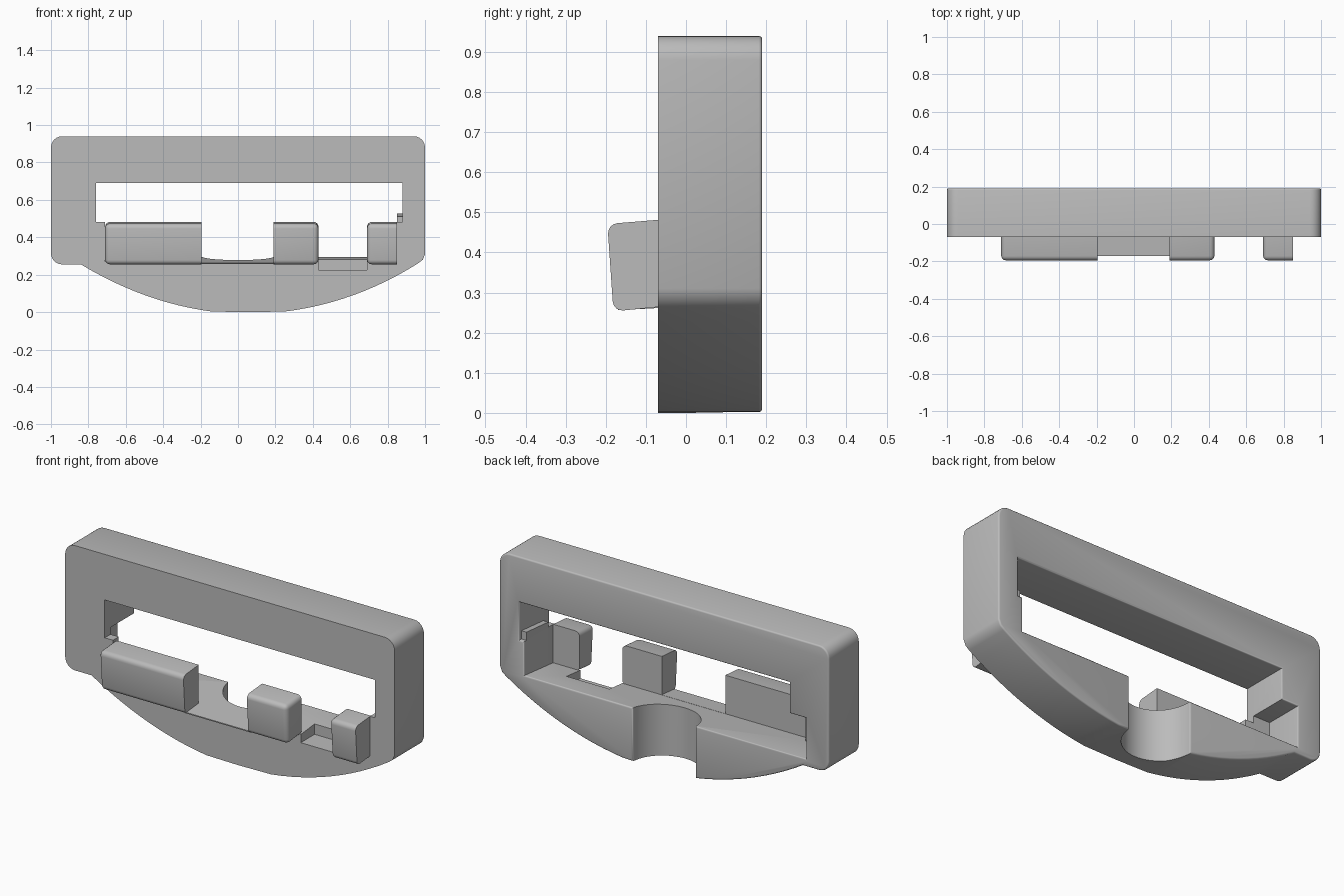
import bpy, bmesh, math
from mathutils import Vector

cube = bpy.data.objects.get("Cube")
if cube:
    bpy.data.objects.remove(cube, do_unlink=True)

FRONT, BACK = -0.07, 0.19

grey = bpy.data.materials.new("plain grey")
grey.use_nodes = True
colour = (0.5, 0.5, 0.5, 1)
grey.diffuse_color = colour
grey.node_tree.nodes["Principled BSDF"].inputs["Base Color"].default_value = colour


def add_object(name, bm):
    bmesh.ops.recalc_face_normals(bm, faces=bm.faces)
    mesh = bpy.data.meshes.new(name)
    bm.to_mesh(mesh)
    bm.free()
    mesh.materials.append(grey)
    obj = bpy.data.objects.new(name, mesh)
    bpy.context.collection.objects.link(obj)
    return obj


def prism(points, offset):
    """Extrude a flat list of 3D points along an offset."""
    bm = bmesh.new()
    face = bm.faces.new([bm.verts.new(p) for p in points])
    top = bmesh.ops.extrude_face_region(bm, geom=[face])["geom"]
    verts = [g for g in top if isinstance(g, bmesh.types.BMVert)]
    bmesh.ops.translate(bm, verts=verts, vec=offset)
    return bm


def side_prism(profile, x0, x1):
    """Extrude a (y, z) profile from x0 to x1."""
    return prism([(x0, y, z) for y, z in profile], (x1 - x0, 0, 0))


def box(x0, x1, y0, y1, z0, z1):
    return side_prism([(y0, z0), (y1, z0), (y1, z1), (y0, z1)], x0, x1)


def curve(a, b, c, steps=12):
    """Points on a quadratic curve."""
    a, b, c = Vector(a), Vector(b), Vector(c)
    return [a * (1 - t) ** 2 + b * 2 * t * (1 - t) + c * t * t
            for t in (i / steps for i in range(steps + 1))]


def corner(cx, cz, start, r=0.06, steps=6):
    angles = [math.radians(start + 90 * i / steps) for i in range(steps + 1)]
    return [(cx + r * math.cos(a), cz + r * math.sin(a)) for a in angles]


def floor_z(y):
    return 0.27 + 0.1 * (y - FRONT)


def floor_cut(x0, x1, y0, y1, top):
    """Cutter with a gently sloping floor."""
    return side_prism([(y0, floor_z(y0)), (y1, floor_z(y1)), (y1, top), (y0, top)], x0, x1)


# Frame outline: rounded rectangle with a bowed underside
outline = (corner(0.94, 0.88, 0) + corner(-0.94, 0.88, 90)
           + corner(-0.94, 0.315, 180)
           + curve((-0.84, 0.255), (-0.5, 0.05), (-0.14, 0.003))
           + [(0.05, 0)]
           + curve((0.25, 0.003), (0.63, 0.05), (0.965, 0.262))
           + [(0.988, 0.28), (1, 0.31)])
frame = add_object("frame", prism([(x, FRONT, z) for x, z in outline],
                                  (0, BACK - FRONT, 0)))

# Cutters: window, sloping floor, side recess, front notch, rear round bay
round_bay = bmesh.new()
bmesh.ops.create_cone(round_bay, cap_ends=True, segments=64, radius1=0.19,
                      radius2=0.19, depth=1)
bmesh.ops.translate(round_bay, verts=round_bay.verts, vec=(0, 0.2, 0))
cuts = [box(-0.76, 0.88, -0.3, 0.4, 0.482, 0.69),
        floor_cut(-0.71, 0.85, -0.3, 0.4, 0.6),
        floor_cut(-0.86, -0.70, -0.02, 0.4, 0.52),
        box(0.43, 0.69, -0.3, 0.05, 0.225, 0.4),
        round_bay]
cutters = [add_object("cutter", bm) for bm in cuts]
for cutter in cutters:
    cutter.hide_render = True
    mod = frame.modifiers.new("cut", "BOOLEAN")
    mod.operation, mod.solver, mod.object = "DIFFERENCE", "EXACT", cutter
bpy.context.view_layer.update()
graph = bpy.context.evaluated_depsgraph_get()
cut_mesh = bpy.data.meshes.new_from_object(frame.evaluated_get(graph))
frame.modifiers.clear()
frame.data = cut_mesh
for cutter in cutters:
    bpy.data.objects.remove(cutter, do_unlink=True)

# Rounded rim all along the back face
bm = bmesh.new()
bm.from_mesh(cut_mesh)
bmesh.ops.remove_doubles(bm, verts=bm.verts, dist=0.0005)
bmesh.ops.dissolve_limit(bm, angle_limit=0.01, verts=bm.verts, edges=bm.edges)
rim = [e for e in bm.edges
       if all(abs(v.co.y - BACK) < 0.001 for v in e.verts)
       and any(abs(f.normal.y) < 0.9 for f in e.link_faces)]
bmesh.ops.bevel(bm, geom=rim, offset=0.016, segments=3, profile=0.5,
                affect="EDGES", clamp_overlap=True)
bm.to_mesh(cut_mesh)
bm.free()
cut_mesh.materials.clear()
cut_mesh.materials.append(grey)

# Small step on the side wall of the window
step = add_object("wall_step", side_prism(
    [(-0.02, 0.4), (0.17, 0.4), (0.17, 0.527), (-0.02, 0.51)], 0.85, 0.9))


def tooth(name, sharp_x, round_x):
    """Tilted front block, rounded at the front and at one end."""
    profile = [(-0.062, 0.265), (-0.181, 0.253), (-0.196, 0.471), (-0.062, 0.482)]
    bm = side_prism(profile, sharp_x, round_x)
    edges = [e for e in bm.edges
             if not all(v.co.y > -0.1 for v in e.verts)
             and not all(abs(v.co.x - sharp_x) < 0.001 for v in e.verts)]
    bmesh.ops.bevel(bm, geom=edges, offset=0.025, segments=4, profile=0.5,
                    affect="EDGES")
    return add_object(name, bm)


# Front blocks and the thin lip joining two of them
parts = [frame, step,
         tooth("long_block", -0.195, -0.71),
         tooth("middle_block", 0.19, 0.43),
         tooth("end_block", 0.85, 0.69),
         add_object("front_lip", side_prism(
             [(-0.17, 0.256), (-0.06, 0.262), (-0.06, 0.272), (-0.17, 0.262)],
             -0.2, 0.195))]

# Smooth curved faces and keep hard edges
bpy.ops.object.select_all(action="DESELECT")
for part in parts:
    part.select_set(True)
bpy.context.view_layer.objects.active = frame
bpy.ops.object.shade_smooth_by_angle(angle=math.radians(35))
